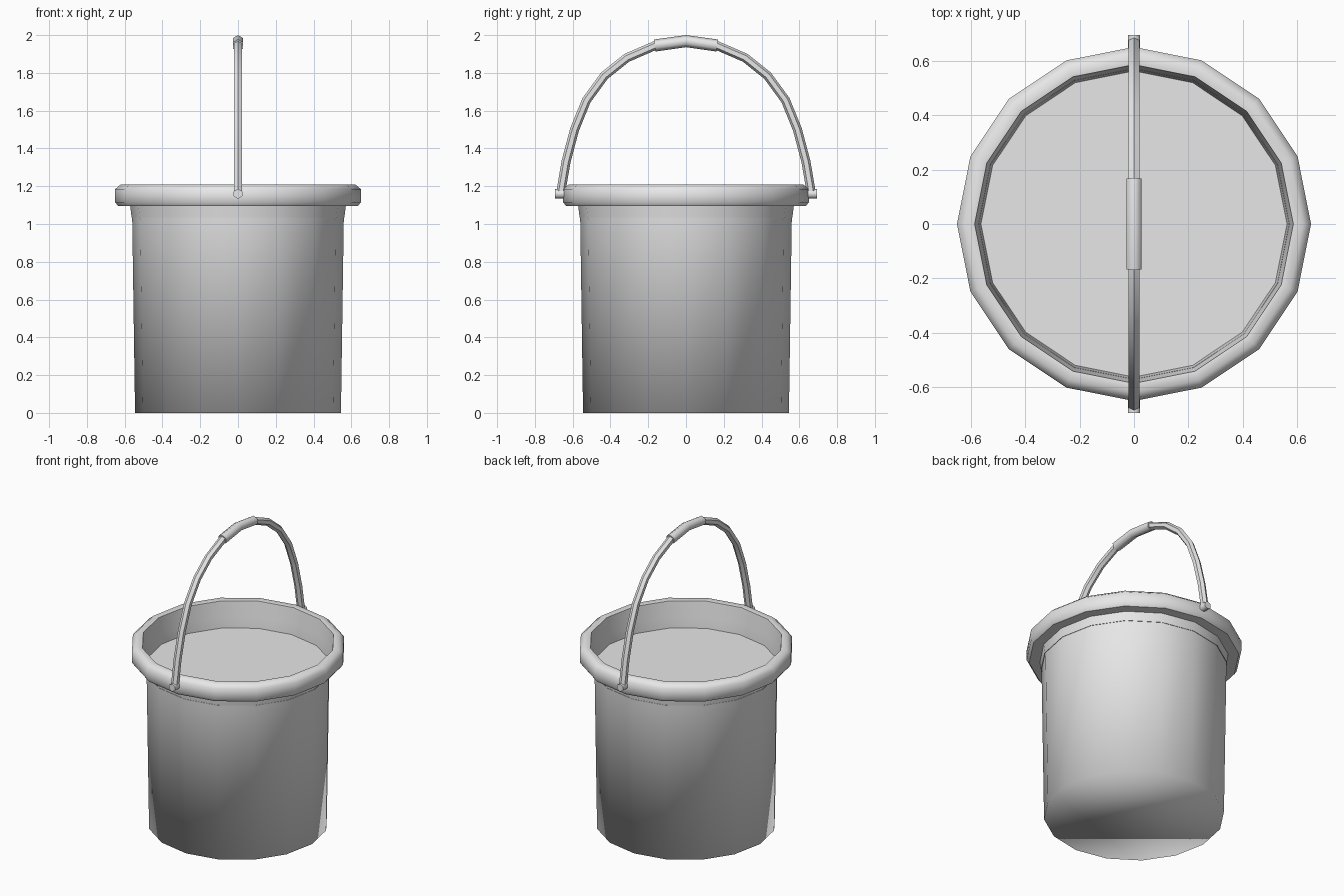
import bpy
import bmesh
from math import pi, sin, cos, radians
from mathutils import Vector

SIDES = 16

cube = bpy.data.objects.get("Cube")
if cube:
    bpy.data.objects.remove(cube, do_unlink=True)

grey = bpy.data.materials.new("plain grey")
grey.use_nodes = True
grey.diffuse_color = (0.8, 0.8, 0.8, 1)
grey.node_tree.nodes["Principled BSDF"].inputs["Base Color"].default_value = (0.8, 0.8, 0.8, 1)


def finish(name, bm, angle=None, recalc=True):
    """Turn a bmesh into a smooth-shaded object; angle keeps sharper edges crisp."""
    if recalc:
        bmesh.ops.recalc_face_normals(bm, faces=bm.faces)
    for face in bm.faces:
        face.smooth = True
    mesh = bpy.data.meshes.new(name)
    bm.to_mesh(mesh)
    bm.free()
    mesh.materials.append(grey)
    obj = bpy.data.objects.new(name, mesh)
    bpy.context.collection.objects.link(obj)
    if angle:
        bpy.ops.object.select_all(action="DESELECT")
        obj.select_set(True)
        bpy.context.view_layer.objects.active = obj
        bpy.ops.object.shade_smooth_by_angle(angle=radians(angle))
    return obj


def bridge(bm, rings):
    """Join neighbouring rings of equal length with quads."""
    for a, b in zip(rings, rings[1:]):
        n = len(a)
        for i in range(n):
            j = (i + 1) % n
            bm.faces.new((a[i], a[j], b[j], b[i]))


def lathe(bm, profile):
    """Spin a (radius, height) profile around z."""
    rings = [[bm.verts.new((r * cos(2 * pi * i / SIDES), r * sin(2 * pi * i / SIDES), z))
              for i in range(SIDES)] for r, z in profile]
    bridge(bm, rings)
    return rings


def tube(name, path, radius, angle):
    """Sweep a hexagon along a (y, z) path, one ridge on the outside of the bend."""
    bm = bmesh.new()
    pts = [Vector((0, y, z)) for y, z in path]
    side = Vector((1, 0, 0))
    rings = []
    for k, p in enumerate(pts):
        along = (pts[min(k + 1, len(pts) - 1)] - pts[max(k - 1, 0)]).normalized()
        out = side.cross(along)
        rings.append([bm.verts.new(p + radius * (out * cos(i * pi / 3) + side * sin(i * pi / 3)))
                      for i in range(6)])
    bridge(bm, rings)
    bm.faces.new(rings[0])
    bm.faces.new(rings[-1])
    return finish(name, bm, angle)


# Bucket wall with closed base, shaded smoothly around the bottom edge
bm = bmesh.new()
rings = lathe(bm, [(0.545, 0), (0.56, 1.02), (0.57, 1.10)])
bm.faces.new(list(reversed(rings[0])))
finish("bucket_wall", bm, recalc=False)

# Thick rim and the inner wall above the contents
bm = bmesh.new()
lathe(bm, [(0.57, 1.095), (0.635, 1.095), (0.65, 1.115), (0.65, 1.185),
           (0.62, 1.21), (0.585, 1.205), (0.563, 1.035)])
finish("rim", bm, 50, recalc=False)

# Flat surface of the contents
bm = bmesh.new()
disc = lathe(bm, [(0.565, 1.035)])[0]
bm.faces.new(disc)
finish("contents", bm, recalc=False)

# Arched handle, mirrored front to back
half = [(0.665, 1.155), (0.635, 1.33), (0.59, 1.5), (0.527, 1.655),
        (0.432, 1.785), (0.313, 1.88), (0.163, 1.945)]
path = [(-y, z) for y, z in half] + [(0, 1.967)] + half[::-1]
tube("handle", path, 0.024, 40)

# Grip sleeve at the top of the handle
tube("grip", [(-0.165, 1.945), (0, 1.968), (0.165, 1.945)], 0.032, 65)

# Pivot pins joining the handle to the rim
for name, s in (("front_pivot", -1), ("back_pivot", 1)):
    tube(name, [(s * 0.63, 1.16), (s * 0.693, 1.16)], 0.026, 65)
